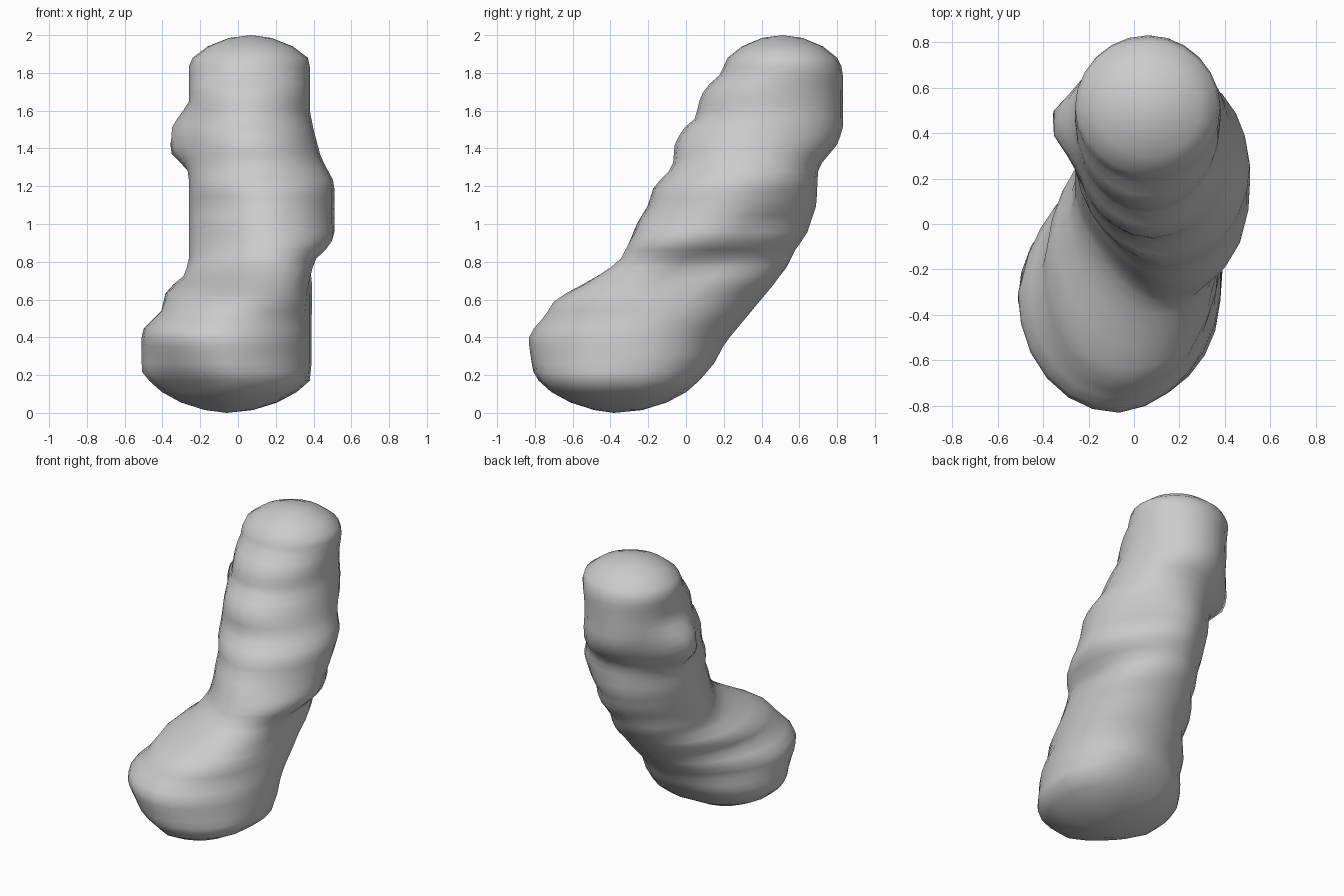
import bpy
import bmesh
from math import cos, sin, pi, exp, radians

if "Cube" in bpy.data.objects:
    bpy.data.objects.remove(bpy.data.objects["Cube"])

SIDES = 24
RINGS = 38
LOW, HIGH = 0.17, 1.88

# Outline of the leaning body on each side, as (height, position)
front = [(.17, -.78), (.22, -.81), (.35, -.83), (.42, -.83), (.52, -.74), (.58, -.71),
         (.62, -.66), (.7, -.51), (.8, -.34), (.88, -.31), (1, -.26), (1.1, -.2),
         (1.2, -.17), (1.3, -.07), (1.42, -.06), (1.5, -.02), (1.56, .05), (1.65, .07),
         (1.72, .1), (1.79, .18), (1.88, .22)]
back = [(.17, .06), (.26, .14), (.37, .2), (.55, .35), (.78, .54), (.85, .57), (.95, .64),
        (1.1, .69), (1.3, .7), (1.42, .8), (1.5, .83), (1.82, .83), (1.88, .8)]
left = [(.17, .37), (.25, .38), (.76, .38), (.82, .4), (.89, .49), (.95, .51),
        (1.22, .51), (1.35, .44), (1.5, .4), (1.6, .38), (1.84, .38), (1.88, .37)]
right = [(.17, -.47), (.22, -.51), (.42, -.51), (.47, -.49), (.52, -.41), (.65, -.38),
         (.72, -.29), (.8, -.26), (1.84, -.26), (1.88, -.24)]

# Fullness of the rounded corners, by (left, back) quadrant, as (height, amount)
corners = {
    (False, False): [(.17, -.08), (.25, -.05), (.38, 0), (.52, .03), (.65, 0),
                     (.85, -.06), (1.1, -.04), (1.3, 0)],
    (False, True): [(.17, .02), (.28, 0), (.4, -.04), (.6, -.03), (.75, 0)],
    (True, False): [(.17, 0), (.3, -.02), (.5, -.03), (.65, 0), (.8, .06), (1, 0)],
    (True, True): [(.17, .05), (.7, .05), (.85, -.02), (1, -.06), (1.25, 0)],
}


def sample(profile, z):
    """Linear interpolation along an outline."""
    for (z0, v0), (z1, v1) in zip(profile, profile[1:]):
        if z <= z1:
            return v0 + (v1 - v0) * max(0, (z - z0) / (z1 - z0))
    return profile[-1][1]


def side_knob(y, z):
    """Small rounded swelling high on one side."""
    rise = max(0, min(1, (z - 1.26) / .12, (1.64 - z) / .15))
    return .115 * rise * exp(-((y - .46) / .15) ** 2)


def add_ring(bm, z, level, scale=1.0):
    """Oval section taken from the outlines at a level, placed at height z."""
    x0, x1 = sample(right, level), sample(left, level)
    y0, y1 = sample(front, level), sample(back, level)
    ring = []
    for i in range(SIDES):
        a = 2 * pi * i / SIDES
        c, s = cos(a), sin(a)
        extra = sample(corners[c > 0, s > 0], level) * abs(2 * s * c)
        x = (x0 + x1) / 2 + scale * c * ((x1 - x0) / 2 + extra)
        y = (y0 + y1) / 2 + scale * s * ((y1 - y0) / 2 + extra)
        if c < 0:
            x += side_knob(y, z) * c
        ring.append(bm.verts.new((x, y, z)))
    return ring


bm = bmesh.new()
rings = []

# Rounded underside
for z, scale in ((.015, .3), (.055, .6), (.11, .84)):
    rings.append(add_ring(bm, z, LOW, scale))
# Leaning, ridged body
for i in range(RINGS):
    z = LOW + (HIGH - LOW) * i / (RINGS - 1)
    rings.append(add_ring(bm, z, z))
# Domed top
for z, scale in ((1.94, .74), (1.985, .37)):
    rings.append(add_ring(bm, z, HIGH, scale))

for lower, upper in zip(rings, rings[1:]):
    for i in range(SIDES):
        j = (i + 1) % SIDES
        bm.faces.new((lower[i], lower[j], upper[j], upper[i]))

# Close both ends with a fan
bottom = bm.verts.new((-.06, -.38, 0))
top = bm.verts.new((.07, .51, 2))
for i in range(SIDES):
    j = (i + 1) % SIDES
    bm.faces.new((bottom, rings[0][j], rings[0][i]))
    bm.faces.new((top, rings[-1][i], rings[-1][j]))
bmesh.ops.recalc_face_normals(bm, faces=bm.faces)

mesh = bpy.data.meshes.new("leaning_body")
bm.to_mesh(mesh)
bm.free()
body = bpy.data.objects.new("leaning_body", mesh)
bpy.context.collection.objects.link(body)

# Plain grey surface
grey = bpy.data.materials.new("plain_grey")
grey.use_nodes = True
colour = (.6, .6, .6, 1)
grey.diffuse_color = colour
grey.node_tree.nodes["Principled BSDF"].inputs["Base Color"].default_value = colour
mesh.materials.append(grey)

bpy.context.view_layer.objects.active = body
body.select_set(True)
bpy.ops.object.shade_smooth_by_angle(angle=radians(75))
